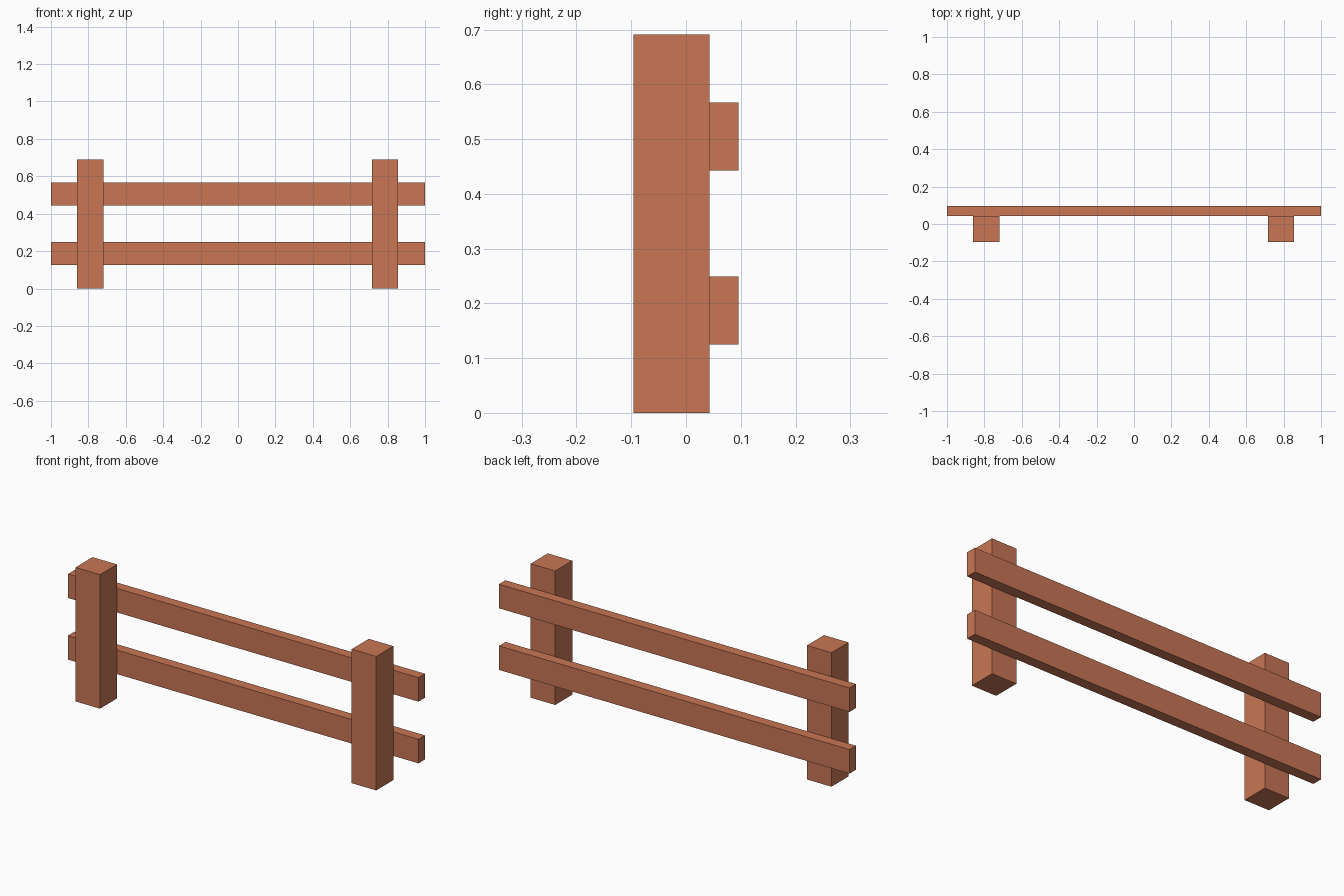
import bpy

if "Cube" in bpy.data.objects:
    bpy.data.objects.remove(bpy.data.objects["Cube"])

# Single terracotta wood colour
wood = bpy.data.materials.new("terracotta wood")
wood.diffuse_color = (0.58, 0.18, 0.09, 1.0)
wood.use_nodes = True
wood.node_tree.nodes["Principled BSDF"].inputs["Base Color"].default_value = wood.diffuse_color


def box(name, x, y, z):
    """Box spanning the given (min, max) ranges."""
    spans = (x, y, z)
    bpy.ops.mesh.primitive_cube_add(size=1, location=[(a + b) / 2 for a, b in spans])
    obj = bpy.context.object
    obj.name = name
    obj.scale = [b - a for a, b in spans]
    bpy.ops.object.transform_apply(location=False, rotation=False, scale=True)
    obj.data.materials.append(wood)
    return obj


# Two square posts standing on the ground
for name, cx in (("left_post", -0.79), ("right_post", 0.786)):
    box(name, (cx - 0.07, cx + 0.07), (-0.096, 0.043), (0, 0.691))

# Two rails fixed to the back of the posts
for name, z0 in (("lower_rail", 0.125), ("upper_rail", 0.443)):
    box(name, (-1, 1), (0.043, 0.096), (z0, z0 + 0.124))
